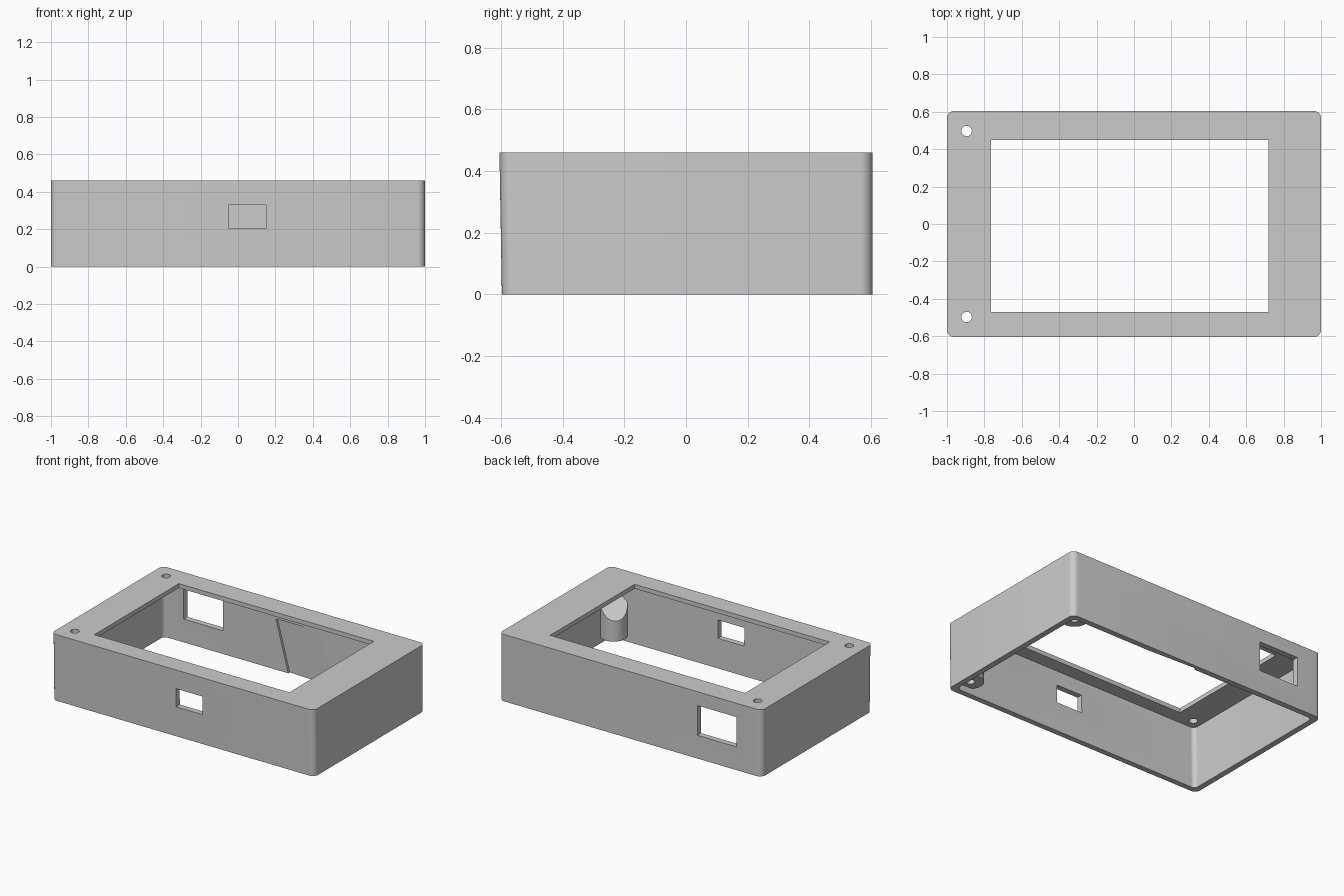
import bpy, bmesh, math
from mathutils import Vector

cube = bpy.data.objects.get("Cube")
if cube:
    bpy.data.objects.remove(cube, do_unlink=True)

grey = bpy.data.materials.new("plain_grey")
grey.use_nodes = True
colour = (0.6, 0.6, 0.6, 1)
grey.diffuse_color = colour
grey.node_tree.nodes["Principled BSDF"].inputs["Base Color"].default_value = colour

HX, HY, H = 1.0, 0.605, 0.46
WALL, PLATE = 0.04, 0.03


def finish(name, bm):
    bmesh.ops.recalc_face_normals(bm, faces=bm.faces)
    mesh = bpy.data.meshes.new(name)
    bm.to_mesh(mesh)
    bm.free()
    mesh.materials.append(grey)
    obj = bpy.data.objects.new(name, mesh)
    bpy.context.collection.objects.link(obj)
    return obj


def prism(name, low, high):
    """Loft between two matching rings of points."""
    bm = bmesh.new()
    a = [bm.verts.new(p) for p in low]
    b = [bm.verts.new(p) for p in high]
    bm.faces.new(a)
    bm.faces.new(b)
    for i in range(len(a)):
        j = (i + 1) % len(a)
        bm.faces.new((a[i], a[j], b[j], b[i]))
    return finish(name, bm)


def rounded(x0, x1, y0, y1, z, r, steps=8):
    ring = []
    for k, (cx, cy) in enumerate(((x1 - r, y1 - r), (x0 + r, y1 - r),
                                  (x0 + r, y0 + r), (x1 - r, y0 + r))):
        for s in range(steps + 1):
            t = math.pi / 2 * (k + s / steps)
            ring.append((cx + r * math.cos(t), cy + r * math.sin(t), z))
    return ring


def box(name, x0, x1, y0, y1, z0, z1):
    ring = [(x0, y0), (x1, y0), (x1, y1), (x0, y1)]
    return prism(name, [(*p, z0) for p in ring], [(*p, z1) for p in ring])


def cylinder(name, x, y, r, z0, z1, n=32):
    ring = [(x + r * math.cos(math.tau * i / n), y + r * math.sin(math.tau * i / n))
            for i in range(n)]
    return prism(name, [(*p, z0) for p in ring], [(*p, z1) for p in ring])


def boolean(obj, other, mode="DIFFERENCE"):
    mod = obj.modifiers.new(mode.lower(), "BOOLEAN")
    mod.operation, mod.object, mod.solver = mode, other, "EXACT"
    bpy.context.view_layer.objects.active = obj
    bpy.ops.object.modifier_apply(modifier=mod.name)
    bpy.data.objects.remove(other, do_unlink=True)


# Outer shell with a slightly leaning front wall
case = prism("case", rounded(-HX, HX, -HY + 0.008, HY, 0, 0.04),
             rounded(-HX, HX, -HY, HY, H, 0.04))
# Hollow interior, open underneath
boolean(case, prism("cavity",
                    rounded(-HX + WALL, HX - WALL, -HY + WALL + 0.008, HY - WALL, -0.1, 0.03),
                    rounded(-HX + WALL, HX - WALL, -HY + WALL, HY - WALL, H - PLATE, 0.03)))

# Shallow wedge recess inside the back wall
inner = HY - WALL
boolean(case, prism("wall_recess",
                    [(-0.01, inner - 0.02, -0.01), (0.33, inner - 0.02, -0.01),
                     (0.33, inner + 0.001, -0.01), (-0.01, inner + 0.016, -0.01)],
                    [(-0.107, inner - 0.02, 0.35), (0.23, inner - 0.02, 0.35),
                     (0.23, inner + 0.001, 0.35), (-0.107, inner + 0.016, 0.35)]))

# Corner posts with a sloped top running up into the corner
for side in (-1, 1):
    cx, cy, r = 0.9, side * 0.5, 0.085
    post = cylinder("post", cx, cy, r, 0.045, 0.4)
    bm = bmesh.new()
    bm.from_mesh(post.data)
    cut = bmesh.ops.bisect_plane(bm, geom=bm.verts[:] + bm.edges[:] + bm.faces[:],
                                 plane_co=Vector((cx, cy, 0.27)),
                                 plane_no=Vector((-1, -side, 1.414)), clear_outer=True)
    rim = [e for e in cut["geom_cut"] if isinstance(e, bmesh.types.BMEdge)]
    bmesh.ops.holes_fill(bm, edges=rim, sides=0)
    bmesh.ops.recalc_face_normals(bm, faces=bm.faces)
    bm.to_mesh(post.data)
    bm.free()
    # keep the post inside the outer skin
    boolean(post, box("trim", 0.5, HX - 0.02, -HY + 0.02, HY - 0.02, 0, H), "INTERSECT")
    boolean(case, post, "UNION")
    boolean(case, cylinder("pilot_hole", cx, cy, 0.027, 0, 0.18, 24))
    # screw hole through the top plate
    boolean(case, cylinder("screw_hole", -0.895, side * 0.497, 0.028, 0.4, 0.5, 24))

# Display opening and the two port windows
boolean(case, box("display_opening", -0.765, 0.72, -0.47, 0.45, 0.4, 0.5))
boolean(case, box("front_port", -0.05, 0.15, -0.7, -0.5, 0.205, 0.33))
boolean(case, box("back_port", -0.81, -0.51, 0.5, 0.7, 0.16, 0.365))

bpy.ops.object.select_all(action="DESELECT")
case.select_set(True)
bpy.context.view_layer.objects.active = case
bpy.ops.object.shade_smooth_by_angle(angle=math.radians(30))
